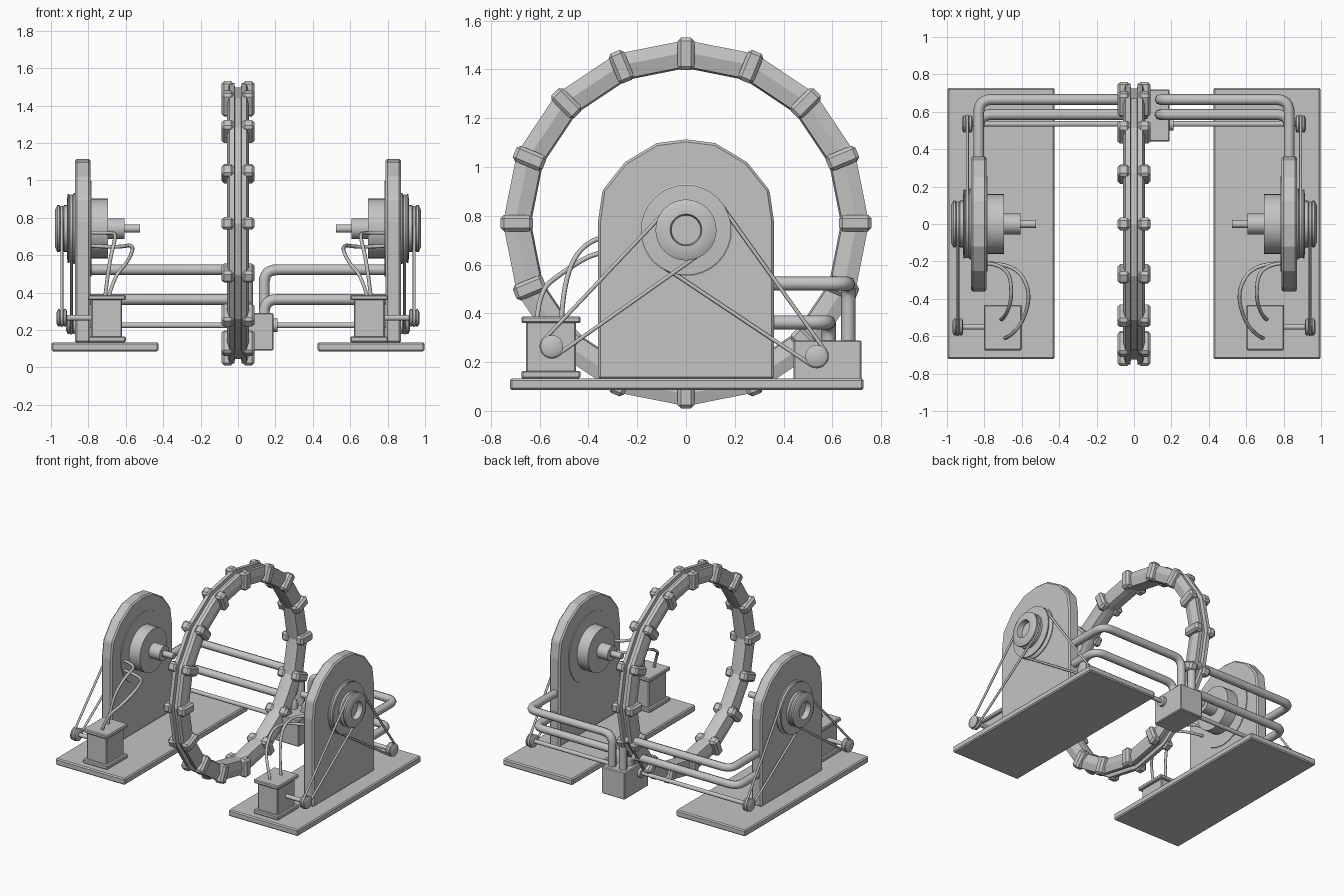
import bpy, bmesh, math
from mathutils import Vector, Matrix

cube = bpy.data.objects.get("Cube")
if cube:
    bpy.data.objects.remove(cube, do_unlink=True)

grey = bpy.data.materials.new("plain_grey")
grey.use_nodes = True
grey.diffuse_color = (0.55, 0.55, 0.55, 1)
grey.node_tree.nodes["Principled BSDF"].inputs["Base Color"].default_value = (0.55, 0.55, 0.55, 1)


def finish(name, bm, bevel=0.0, smooth=False):
    bmesh.ops.recalc_face_normals(bm, faces=bm.faces)
    mesh = bpy.data.meshes.new(name)
    bm.to_mesh(mesh)
    bm.free()
    mesh.materials.append(grey)
    obj = bpy.data.objects.new(name, mesh)
    bpy.context.collection.objects.link(obj)
    if bevel:
        mod = obj.modifiers.new("edge_bevel", 'BEVEL')
        mod.width = bevel
        mod.segments = 1
        mod.limit_method = 'ANGLE'
    if smooth:
        bpy.ops.object.select_all(action='DESELECT')
        obj.select_set(True)
        bpy.context.view_layer.objects.active = obj
        bpy.ops.object.shade_smooth_by_angle(angle=math.radians(32))
    return obj


def add_box(bm, lo, hi, matrix=Matrix()):
    lo, hi = Vector(lo), Vector(hi)
    size = Matrix.Diagonal((*(hi - lo), 1))
    bmesh.ops.create_cube(bm, size=1, matrix=matrix @ Matrix.Translation((lo + hi) / 2) @ size)


def box(name, s, x, y, z, bevel=0.006):
    bm = bmesh.new()
    xs = sorted((s * x[0], s * x[1]))
    add_box(bm, (xs[0], y[0], z[0]), (xs[1], y[1], z[1]))
    return finish(name, bm, bevel)


def lathe(name, s, profile, centre, sides=32, closed=False, smooth=True):
    """Turn (x, radius) points around an axis parallel to x."""
    bm = bmesh.new()
    rings = []
    for i in range(sides):
        a = math.tau * i / sides
        rings.append([bm.verts.new((s * x, centre[0] + r * math.sin(a), centre[1] + r * math.cos(a)))
                      for x, r in profile])
    n = len(profile)
    for i in range(sides):
        a, b = rings[i], rings[(i + 1) % sides]
        for j in range(n if closed else n - 1):
            k = (j + 1) % n
            bm.faces.new((a[j], a[k], b[k], b[j]))
    if not closed:
        bm.faces.new([ring[0] for ring in rings])
        bm.faces.new([ring[-1] for ring in rings])
    return finish(name, bm, smooth=smooth)


def tube(name, points, radius, cyclic=False, nurbs=False):
    curve = bpy.data.curves.new(name, 'CURVE')
    curve.dimensions = '3D'
    curve.bevel_depth = radius
    curve.bevel_resolution = 2
    curve.use_fill_caps = True
    spline = curve.splines.new('NURBS' if nurbs else 'POLY')
    spline.points.add(len(points) - 1)
    for p, co in zip(spline.points, points):
        p.co = (*co, 1)
    spline.use_cyclic_u = cyclic
    if nurbs:
        spline.order_u = 3
        spline.use_endpoint_u = True
        spline.resolution_u = 6
    curve.materials.append(grey)
    obj = bpy.data.objects.new(name, curve)
    bpy.context.collection.objects.link(obj)
    return obj


def rounded(points, radius):
    """Round the inner corners of a path."""
    pts = [Vector(p) for p in points]
    out = [pts[0]]
    for a, b, c in zip(pts, pts[1:], pts[2:]):
        p = b + (a - b).normalized() * radius
        q = b + (c - b).normalized() * radius
        for i in range(7):
            t = i / 6
            out.append(p * (1 - t) ** 2 + b * 2 * t * (1 - t) + q * t * t)
    return out + [pts[-1]]


def belt(name, x, c1, r1, c2, r2):
    """Closed loop around two wheels."""
    d = Vector(c2) - Vector(c1)
    phi = math.atan2(d.y, d.x)
    beta = math.acos((r1 - r2) / d.length)
    pts = []
    for c, r, start, end in ((c1, r1, phi + beta, phi + math.tau - beta),
                             (c2, r2, phi - beta, phi + beta)):
        for i in range(17):
            a = start + (end - start) * i / 16
            pts.append((x, c[0] + r * math.cos(a), c[1] + r * math.sin(a)))
    return tube(name, pts, 0.008, cyclic=True)


# Central ring: two rims joined by a recessed web
ring_centre = (0, 0.77)
half = [(0.016, 0.725), (0.02, 0.75), (0.046, 0.75), (0.06, 0.70), (0.046, 0.642), (0.016, 0.635)]
loop = half + [(-x, r) for x, r in reversed(half)]
lathe("ring", 1, loop, ring_centre, sides=16, closed=True, smooth=False)

# Clamps on both rims at every ring corner
bm = bmesh.new()
for i in range(16):
    turn = Matrix.Translation((0, *ring_centre)) @ Matrix.Rotation(math.tau * i / 16, 4, 'X')
    for lo, hi in ((-0.088, -0.024), (0.024, 0.088)):
        add_box(bm, (lo, -0.034, 0.628), (hi, 0.034, 0.76), turn)
finish("ring_clamps", bm, 0.014)

# Rear gearbox with the drive shaft
box("gearbox", 1, (0.0, 0.19), (0.44, 0.72), (0.09, 0.29))
lathe("gearbox_collar", 1, [(-0.02, 0.035), (0.212, 0.035)], (0.535, 0.225), 20)
lathe("drive_shaft", 1, [(-0.9, 0.015), (0.9, 0.015)], (0.535, 0.225), 16)

hub = (0, 0.742)
motor_axis = (-0.55, 0.265)
shaft_axis = (0.535, 0.225)
arch = [(0.36, 0.13), (0.36, 0.78), (0.342, 0.905), (0.25, 1.02), (0.12, 1.098)]

for s, side in ((1, "left"), (-1, "right")):
    # Base and arched stand
    box(side + "_base", s, (0.425, 0.997), (-0.722, 0.728), (0.086, 0.134), 0.008)
    bm = bmesh.new()
    outline = arch + [(0, 1.113)] + [(-y, z) for y, z in reversed(arch)]
    face = bm.faces.new([bm.verts.new((s * 0.788, y, z)) for y, z in outline])
    moved = bmesh.ops.extrude_face_region(bm, geom=[face])["geom"]
    bmesh.ops.translate(bm, vec=(s * 0.084, 0, 0),
                        verts=[v for v in moved if isinstance(v, bmesh.types.BMVert)])
    finish(side + "_stand", bm, 0.01)

    # Hub and spindle on the inner face
    lathe(side + "_inner_disc", s, [(0.80, 0.255), (0.783, 0.255)], hub, 24)
    lathe(side + "_spindle", s, [(0.80, 0.16), (0.695, 0.16), (0.695, 0.055), (0.607, 0.055),
                                 (0.607, 0.022), (0.525, 0.022)], hub)

    # Stepped double pulley with a recessed middle on the outer face
    lathe(side + "_large_pulley", s,
          [(0.86, 0.19), (0.878, 0.19), (0.891, 0.168), (0.905, 0.185), (0.912, 0.185),
           (0.915, 0.125), (0.93, 0.125), (0.942, 0.108), (0.955, 0.125), (0.966, 0.125),
           (0.978, 0.10), (0.978, 0.065), (0.94, 0.06)], hub)

    # Small pulleys and belts
    for part, x, axis in (("motor", 0.942, motor_axis), ("shaft", 0.891, shaft_axis)):
        lathe(f"{side}_{part}_pulley", s,
              [(x - 0.028, 0.035), (x - 0.022, 0.046), (x - 0.012, 0.046), (x, 0.036),
               (x + 0.012, 0.046), (x + 0.02, 0.046), (x + 0.028, 0.03)], axis, 20)
    belt(side + "_motor_belt", s * 0.942, hub, 0.114, motor_axis, 0.042)
    belt(side + "_shaft_belt", s * 0.891, hub, 0.176, shaft_axis, 0.042)

    # Motor with cap, foot and axle
    box(side + "_motor_body", s, (0.62, 0.785), (-0.655, -0.45), (0.134, 0.37))
    box(side + "_motor_cap", s, (0.6, 0.803), (-0.675, -0.432), (0.36, 0.388))
    box(side + "_motor_foot", s, (0.6, 0.803), (-0.675, -0.432), (0.134, 0.165))
    lathe(side + "_motor_axle", s, [(0.77, 0.015), (0.95, 0.015)], motor_axis, 16)

    # Wires from the hub to the motor
    for n, path in enumerate((
            ((0.79, -0.21, 0.65), (0.64, -0.21, 0.64), (0.55, -0.36, 0.66), (0.59, -0.52, 0.56),
             (0.66, -0.6, 0.49), (0.69, -0.61, 0.38)),
            ((0.79, -0.21, 0.72), (0.67, -0.22, 0.72), (0.65, -0.4, 0.71), (0.69, -0.5, 0.56),
             (0.71, -0.51, 0.38)))):
        tube(f"{side}_wire_{n + 1}", [(s * x, y, z) for x, y, z in path], 0.01, nurbs=True)

    # Pipes from the stand to the gearbox
    drop = 0.14 if s > 0 else 0.05
    for level, y, z in (("upper", 0.665, 0.522), ("lower", 0.585, 0.363)):
        path = [(s * 0.83, 0.33, z), (s * 0.83, y, z), (drop, y, z), (drop, y, 0.27)]
        tube(f"{side}_{level}_pipe", rounded(path, 0.07), 0.029)
